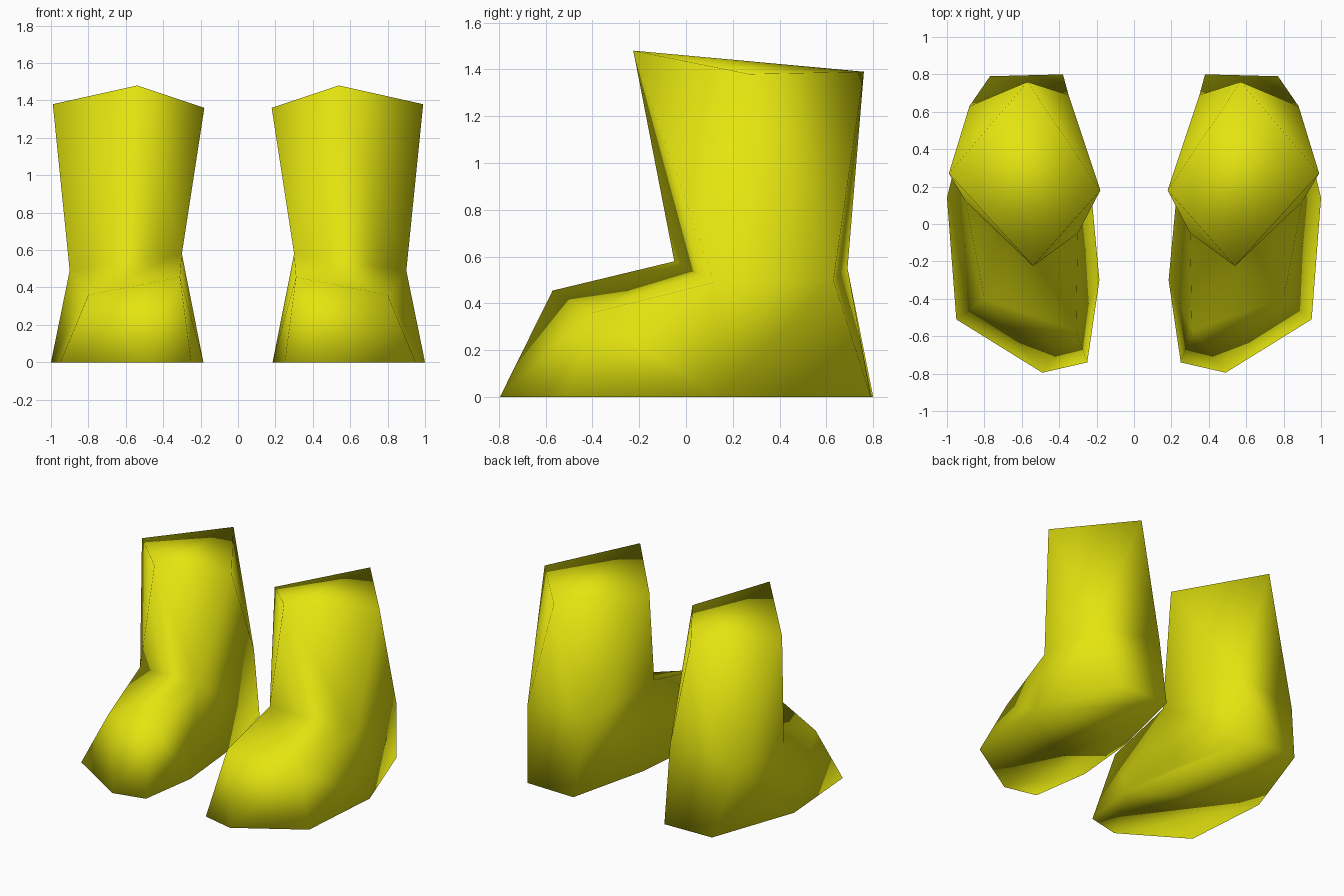
import bpy, bmesh

if "Cube" in bpy.data.objects:
    bpy.data.objects.remove(bpy.data.objects["Cube"])

yellow = bpy.data.materials.new("yellow_rubber")
yellow.diffuse_color = (0.78, 0.78, 0.005, 1)
yellow.use_nodes = True
yellow.node_tree.nodes["Principled BSDF"].inputs["Base Color"].default_value = yellow.diffuse_color

# Rings of the boot, each running front/inner -> outer -> back -> inner
TOP = [(.54, -.225, 1.48), (.99, .27, 1.38), (.57, .76, 1.39), (.18, .18, 1.36)]
ANKLE = [(.30, -.05, .58), (.90, .12, .49), (.88, .63, .50), (.35, .69, .55)]
TOE = [(.31, -.57, .455), (.80, -.40, .36)]
SOLE = [(.25, -.74), (.49, -.795), (.95, -.51), (1.0, .14),
        (.77, .79), (.38, .80), (.23, .18), (.185, -.30)]


def boot(name, side):
    bm = bmesh.new()

    def ring(points):
        return [bm.verts.new((side * p[0], p[1], p[2] if len(p) > 2 else 0)) for p in points]

    top, ankle, toe, sole = map(ring, (TOP, ANKLE, TOE, SOLE))
    # Closed top and sole
    bm.faces.new(top)
    bm.faces.new(sole)
    # Shaft: triangles twisting from the ankle to the diamond top
    for i in range(4):
        j = (i + 1) % 4
        bm.faces.new((top[i], ankle[i], ankle[j]))
        bm.faces.new((top[i], ankle[j], top[j]))
    # Foot: instep, toe, outer side, heel, inner side
    g, a, b, c, d, e, h, f = sole
    v, w, bo, bi = ankle
    t, u = toe
    for face in ((v, w, u, t), (g, a, t), (a, u, t), (a, b, u),
                 (u, b, c, w), (c, d, bo, w), (d, e, bi, bo),
                 (e, h, v, bi), (h, f, v), (f, g, t, v)):
        bm.faces.new(face)
    bmesh.ops.recalc_face_normals(bm, faces=bm.faces)
    # The whole boot is smooth shaded
    for face in bm.faces:
        face.smooth = True
    mesh = bpy.data.meshes.new(name)
    bm.to_mesh(mesh)
    bm.free()
    mesh.materials.append(yellow)
    bpy.context.collection.objects.link(bpy.data.objects.new(name, mesh))


boot("right_boot", 1)
boot("left_boot", -1)
